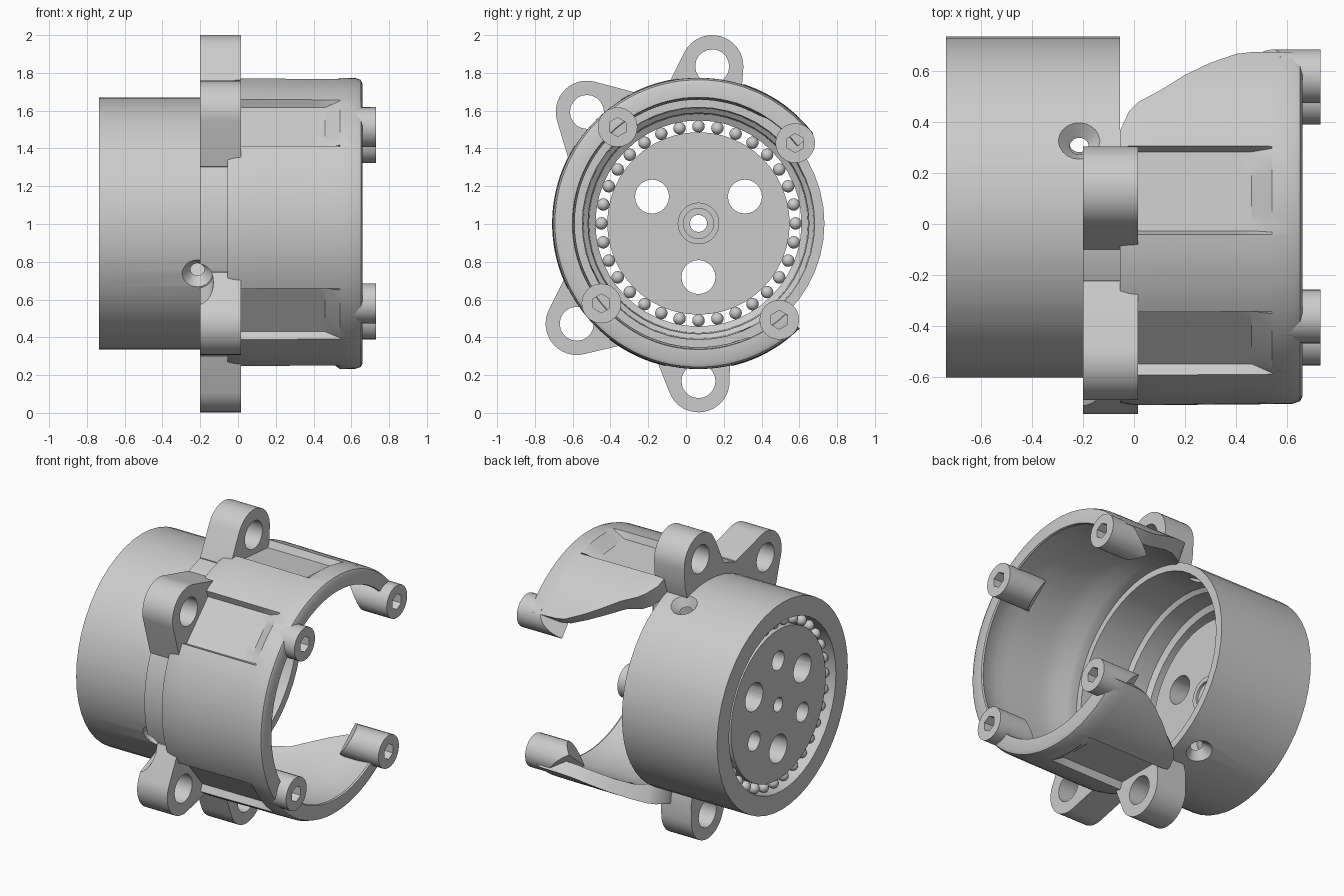
import bpy, bmesh
from math import sin, cos, acos, atan2, radians, degrees, pi
from mathutils import Vector, Matrix

if "Cube" in bpy.data.objects:
    bpy.data.objects.remove(bpy.data.objects["Cube"], do_unlink=True)

CY, CZ = 0.066, 1.003          # the main axis runs along x through this point
# Lugs: angle around the axis, then how far the base spreads to either side
LUGS = ((85, 13, 18), (135, 22, 21), (219.5, 19, 20), (270, 18, 13))
POSTS = (39.7, 130, 219.5, 310)

grey = bpy.data.materials.new("light_grey")
grey.use_nodes = True
grey.diffuse_color = (0.6, 0.6, 0.6, 1)
grey.node_tree.nodes["Principled BSDF"].inputs["Base Color"].default_value = grey.diffuse_color


def polar(x, r, deg):
    a = radians(deg)
    return Vector((x, CY + r * cos(a), CZ + r * sin(a)))


def finish(name, bm):
    bmesh.ops.recalc_face_normals(bm, faces=bm.faces)
    if bm.calc_volume(signed=True) < 0:
        bmesh.ops.reverse_faces(bm, faces=bm.faces)
    mesh = bpy.data.meshes.new(name)
    bm.to_mesh(mesh)
    bm.free()
    mesh.materials.append(grey)
    ob = bpy.data.objects.new(name, mesh)
    bpy.context.collection.objects.link(ob)
    return ob


def activate(ob):
    bpy.ops.object.select_all(action='DESELECT')
    ob.select_set(True)
    bpy.context.view_layer.objects.active = ob


def smooth(ob, angle=32):
    activate(ob)
    bpy.ops.object.shade_smooth_by_angle(angle=radians(angle))


def cut(ob, cutters):
    for c in cutters:
        c.hide_render = True
        mod = ob.modifiers.new("cut", 'BOOLEAN')
        mod.operation, mod.solver, mod.object = 'DIFFERENCE', 'EXACT', c
        activate(ob)
        bpy.ops.object.modifier_apply(modifier=mod.name)
        bpy.data.objects.remove(c, do_unlink=True)


def lathe(name, profile, segs=48):
    """Closed ring from (x, radius) points."""
    bm = bmesh.new()
    rings = [[bm.verts.new(polar(x, r, 360 * i / segs)) for x, r in profile] for i in range(segs)]
    n = len(profile)
    for i in range(segs):
        a, b = rings[i], rings[(i + 1) % segs]
        for j in range(n):
            k = (j + 1) % n
            bm.faces.new((a[j], a[k], b[k], b[j]))
    return finish(name, bm)


def cone(start, end, r1, r2, segs=20):
    bm = bmesh.new()
    d = end - start
    m = Matrix.Translation((start + end) / 2) @ d.to_track_quat('Z', 'Y').to_matrix().to_4x4()
    bmesh.ops.create_cone(bm, cap_ends=True, segments=segs, radius1=r1, radius2=r2,
                          depth=d.length, matrix=m)
    return finish("cutter", bm)


def bore(x1, x2, r, deg, radius, segs=20):
    return cone(polar(x1, r, deg), polar(x2, r, deg), radius, radius, segs)


def prism(name, points, x1, x2):
    """Extrude (radius, degrees) outline along x."""
    bm = bmesh.new()
    face = bm.faces.new([bm.verts.new(polar(x1, r, a)) for r, a in points])
    new = bmesh.ops.extrude_face_region(bm, geom=[face])["geom"]
    bmesh.ops.translate(bm, vec=(x2 - x1, 0, 0), verts=[v for v in new if isinstance(v, bmesh.types.BMVert)])
    return finish(name, bm)


# Drum housing with three countersunk side screw holes
SIDE_HOLES = (67, 203.5, 294)
drum = lathe("drum_housing", [(-.735, .667), (-.055, .667), (-.055, .615), (-.33, .61), (-.35, .585),
                              (-.48, .58), (-.5, .545), (-.735, .545)])
for deg in SIDE_HOLES:
    cut(drum, [cone(polar(-.215, .59, deg), polar(-.215, .69, deg), .02, .1),
               cone(polar(-.215, .5, deg), polar(-.215, .65, deg), .03, .03, 12)])
smooth(drum)

# Output disc, hub and its holes
disc = lathe("output_disc", [(-.705, .045), (-.705, .483), (-.5, .483), (-.5, .11),
                             (-.485, .11), (-.485, .08), (-.5, .08), (-.5, .045)])
for deg in (30, 150, 270):
    cut(disc, [bore(-.8, -.4, .284, deg, .09, 24), bore(-.8, -.58, .284, deg + 60, .062)])
smooth(disc)

# Bearing balls
bm = bmesh.new()
for i in range(32):
    bmesh.ops.create_uvsphere(bm, u_segments=12, v_segments=8, radius=.033,
                              matrix=Matrix.Translation(polar(-.67, .514, 90 + i * 11.25)))
smooth(finish("bearing_balls", bm), 60)

# Open shroud: curved wall whose ends sweep wider towards the front,
# with a flat-floored tool pocket in front of each lug
# Stations: x, start angle, outer radius, inner radius
STATIONS = [(-.055, 67, .765, .655), (-.02, 61, .772, .655), (.015, 58, .775, .66), (.1, 54, .775, .685),
            (.2, 48, .774, .69), (.3, 43, .773, .69), (.4, 39, .772, .69), (.46, 38.2, .772, .69),
            (.54, 38, .771, .69), (.62, 38, .77, .675), (.65, 38, .76, .664), (.66, 38, .74, .668)]
HALF = 13
edges = {c + s * h for c, _, _ in LUGS for s in (-1, 1) for h in (HALF, HALF - .7)}
fixed = sorted(edges | set(range(71, 285, 3)))


def wall_radius(x, a, outer):
    for c, _, _ in LUGS:
        if x < .5 and abs(a - c) < HALF - .5:
            return min(outer, .712 / cos(radians(a - c)))
    return outer


bm = bmesh.new()
rows = []
for x, start, outer, inner in STATIONS:
    end = 352 - start
    angles = [start + (71 - start) * i / 6 for i in range(6)] + fixed
    angles += [284 + (end - 284) * i / 6 for i in range(1, 7)]
    rows.append([(bm.verts.new(polar(x, wall_radius(x, a, outer), a)), bm.verts.new(polar(x, inner, a)))
                 for a in angles])
last = len(rows[0]) - 1
for p, q in zip(rows, rows[1:]):
    for i in range(last):
        for s in (0, 1):
            bm.faces.new((p[i][s], p[i + 1][s], q[i + 1][s], q[i][s]))
    for i in (0, last):
        bm.faces.new((p[i][0], p[i][1], q[i][1], q[i][0]))
for row in (rows[0], rows[-1]):
    for i in range(last):
        bm.faces.new((row[i][0], row[i + 1][0], row[i + 1][1], row[i][1]))
smooth(finish("shroud", bm))

# Screw posts on the front rim, with roots sliced to a wedge and hex sockets
for n, deg in enumerate(POSTS):
    bm = bmesh.new()
    m = Matrix.Translation(polar(.53, .666, deg)) @ Matrix.Rotation(pi / 2, 4, 'Y')
    bmesh.ops.create_cone(bm, cap_ends=True, segments=24, radius1=.105, radius2=.105, depth=.4, matrix=m)
    radial = polar(0, 1, deg) - polar(0, 0, deg)
    for x, r, slope in ((.4, .7, -.9), (.5, .71, 1.2)):
        res = bmesh.ops.bisect_plane(bm, geom=bm.verts[:] + bm.edges[:] + bm.faces[:], dist=1e-5,
                                     plane_co=polar(x, r, deg), clear_outer=True,
                                     plane_no=Vector((-1, 0, 0)) + radial * slope)
        rim = [e for e in res["geom_cut"] if isinstance(e, bmesh.types.BMEdge)]
        bmesh.ops.holes_fill(bm, edges=rim, sides=0)
    post = finish("screw_post_%d" % (n + 1), bm)
    cut(post, [bore(.65, .8, .666, deg, .05, 6)])
    smooth(post)

# Mounting band around the drum, notched for the side screw
arc = [74 + 4 * i for i in range(52)]
band = prism("mounting_band", [(.735, a) for a in arc] + [(.662, a) for a in reversed(arc)], -.2, -.05)


def screw_notch():
    return cone(polar(-.215, .6, SIDE_HOLES[1]), polar(-.215, .9, SIDE_HOLES[1]), .085, .085)


cut(band, [screw_notch()])
smooth(band)

# Mounting lugs: round eye with straight flanks running down to the band
EYE, RADIUS, FOOT = .835, .165, .74
for n, (deg, minus, plus) in enumerate(LUGS):
    def tangent(spread):
        base = Vector((FOOT * cos(radians(spread)) - EYE, FOOT * sin(radians(spread))))
        return atan2(base.y, base.x) - acos(RADIUS / base.length)

    low, high = -tangent(minus), tangent(plus)
    outline = [(FOOT, deg - minus)]
    for i in range(17):
        a = low + (high - low) * i / 16
        p = Vector((EYE + RADIUS * cos(a), RADIUS * sin(a)))
        outline.append((p.length, deg + degrees(atan2(p.y, p.x))))
    outline.append((FOOT, deg + plus))
    outline += [(.664, deg + plus - (plus + minus) * i / 8) for i in range(9)]
    lug = prism("mounting_lug_%d" % (n + 1), outline, -.2, .015)
    cut(lug, [bore(-.4, .2, EYE, deg, .09)])
    if n == 2:
        cut(lug, [screw_notch()])
    smooth(lug)
